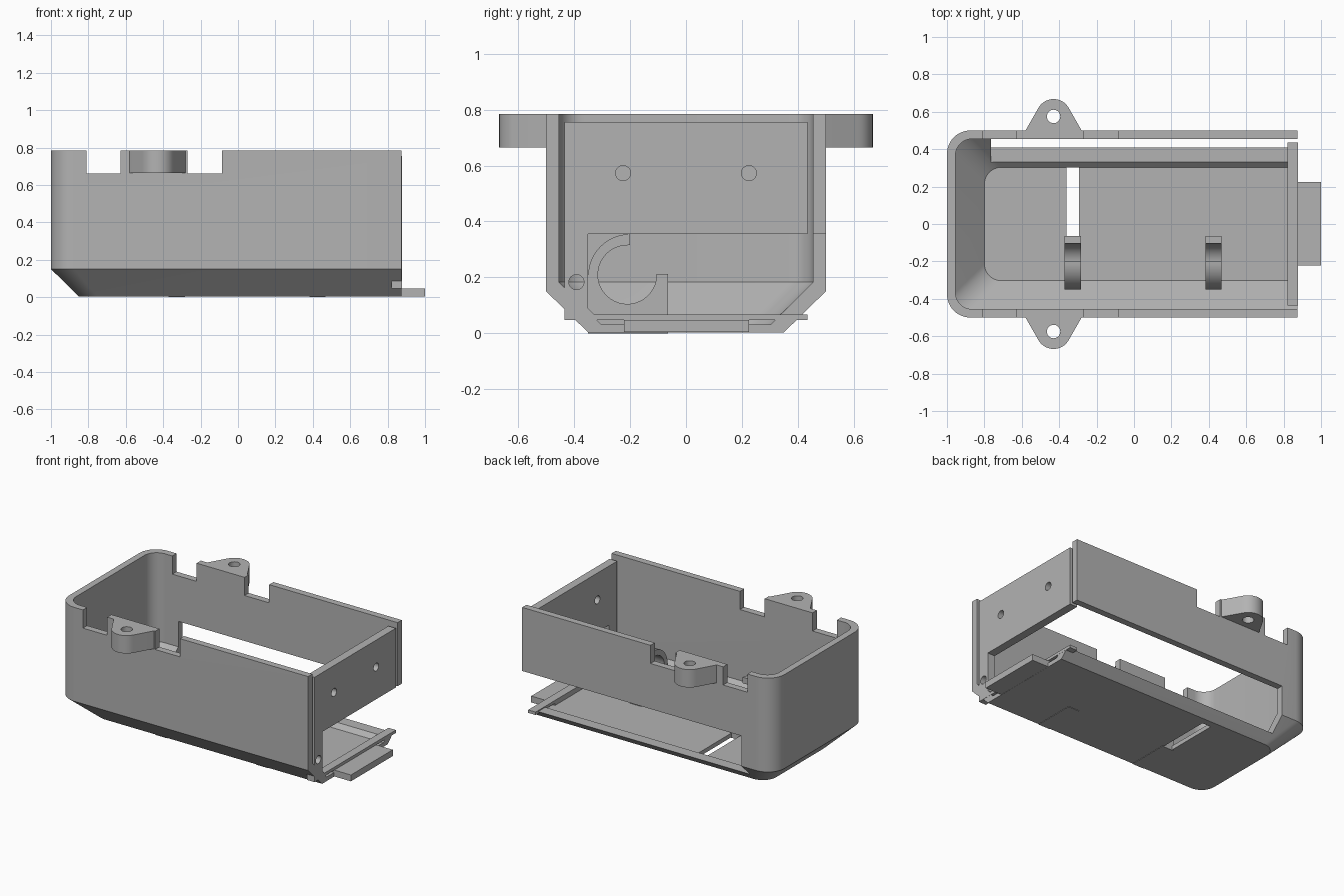
import bpy, bmesh
from math import sin, cos, radians, pi

if "Cube" in bpy.data.objects:
    bpy.data.objects.remove(bpy.data.objects["Cube"])

grey = bpy.data.materials.new("plain_grey")
grey.use_nodes = True
GREY = (0.45, 0.45, 0.45, 1)
grey.diffuse_color = GREY
grey.node_tree.nodes["Principled BSDF"].inputs["Base Color"].default_value = GREY


def loft(name, rings):
    """Closed solid through rings of matching points."""
    bm = bmesh.new()
    loops = [[bm.verts.new(p) for p in ring] for ring in rings]
    n = len(loops[0])
    for low, high in zip(loops, loops[1:]):
        for i in range(n):
            j = (i + 1) % n
            bm.faces.new((low[i], low[j], high[j], high[i]))
    bm.faces.new(loops[0][::-1])
    bm.faces.new(loops[-1])
    bmesh.ops.recalc_face_normals(bm, faces=bm.faces)
    mesh = bpy.data.meshes.new(name)
    bm.to_mesh(mesh)
    bm.free()
    mesh.materials.append(grey)
    ob = bpy.data.objects.new(name, mesh)
    bpy.context.collection.objects.link(ob)
    return ob


def prism(name, points, low, high, axis="z"):
    """Extrude a flat outline along z (outline in xy) or x (outline in yz)."""
    if axis == "z":
        return loft(name, [[(a, b, h) for a, b in points] for h in (low, high)])
    return loft(name, [[(h, a, b) for a, b in points] for h in (low, high)])


def box(name, x0, x1, y0, y1, z0, z1):
    return prism(name, [(x0, y0), (x1, y0), (x1, y1), (x0, y1)], z0, z1)


def arc(cx, cy, r, start, end, steps=12):
    angles = [radians(start + (end - start) * i / steps) for i in range(steps + 1)]
    return [(cx + r * cos(a), cy + r * sin(a)) for a in angles]


def circle(cx, cy, r):
    return arc(cx, cy, r, 0, 345, 23)


def cut(ob, *cutters):
    for cutter in cutters:
        cutter.hide_render = True
        mod = ob.modifiers.new("cut", "BOOLEAN")
        mod.operation = "DIFFERENCE"
        mod.solver = "EXACT"
        mod.object = cutter
        bpy.context.view_layer.objects.active = ob
        bpy.ops.object.modifier_apply(modifier=mod.name)
        bpy.data.objects.remove(cutter)


def smooth(ob):
    bpy.ops.object.select_all(action="DESELECT")
    ob.select_set(True)
    bpy.context.view_layer.objects.active = ob
    bpy.ops.object.shade_smooth_by_angle(angle=radians(28))


def tub_ring(left, right, half, r, z):
    """Outline with two rounded corners at the left end."""
    pts = [(right, -half), (right, half)]
    pts += arc(left + r, half - r, r, 90, 180)
    pts += arc(left + r, r - half, r, 180, 270)
    return [(x, y, z) for x, y in pts]


TOP, END = 0.785, 0.875

# Tub: rounded shell with a sloping lower edge
tub = loft("tub_shell", [tub_ring(-0.85, END, 0.35, 0.1, 0.003),
                         tub_ring(-1, END, 0.5, 0.125, 0.15),
                         tub_ring(-1, END, 0.5, 0.125, TOP)])
cavity = loft("cavity", [tub_ring(-0.8, 1.1, 0.303, 0.09, 0.031),
                         tub_ring(-0.955, 1.1, 0.455, 0.09, 0.183),
                         tub_ring(-0.955, 1.1, 0.455, 0.09, 1)])
cut(tub, cavity,
    box("side_opening", -0.765, 1.1, 0.304, 0.6, 0.06, 0.355),
    box("floor_slot", -0.36, -0.293, -0.1, 0.303, -0.1, 0.1),
    box("rim_notch", -0.81, -0.628, -0.7, 0.7, 0.662, 1),
    box("rim_notch", -0.27, -0.085, -0.7, 0.7, 0.662, 1))
smooth(tub)

# End plate with a window open to the back and three screw holes
plate = box("end_plate", 0.82, END + 0.001, -0.435, 0.435, 0.047, 0.755)
window = [(0.6, 0.067), (0.6, 0.355), (-0.35, 0.355), (-0.35, 0.09), (-0.327, 0.067)]
cut(plate, prism("window", window, 0.7, 1, "x"))
for y, z in ((-0.225, 0.573), (0.225, 0.573), (-0.392, 0.183)):
    cut(plate, prism("screw_hole", circle(y, z, 0.027), 0.7, 1, "x"))
smooth(plate)

# Pull tab under the end plate
box("pull_tab", 0.822, 1, -0.222, 0.225, 0.004, 0.047)

# Mounting ears on both sides
for side, label in ((1, "back"), (-1, "front")):
    outline = [(-0.285, 0.49), (-0.28, 0.5)] + arc(-0.43, 0.575, 0.093, 28, 152, 16)
    outline += [(-0.58, 0.5), (-0.575, 0.49)]
    ear = prism(label + "_mounting_ear", [(x, side * y) for x, y in outline], 0.664, TOP)
    cut(ear, prism("ear_hole", circle(-0.43, side * 0.575, 0.036), 0.5, 1))
    smooth(ear)

# Hooked cradles on the floor
hook = arc(-0.2, 0.205, 0.15, 90, 180)
hook += [(-0.35, 0), (-0.065, 0), (-0.065, 0.213), (-0.105, 0.213)]
hook += arc(-0.21, 0.21, 0.105, -2, -270, 30) + [(-0.2, 0.315)]
for x, label in ((-0.327, "left"), (0.425, "right")):
    smooth(prism(label + "_cradle_hook", hook, x - 0.044, x + 0.044, "x"))
